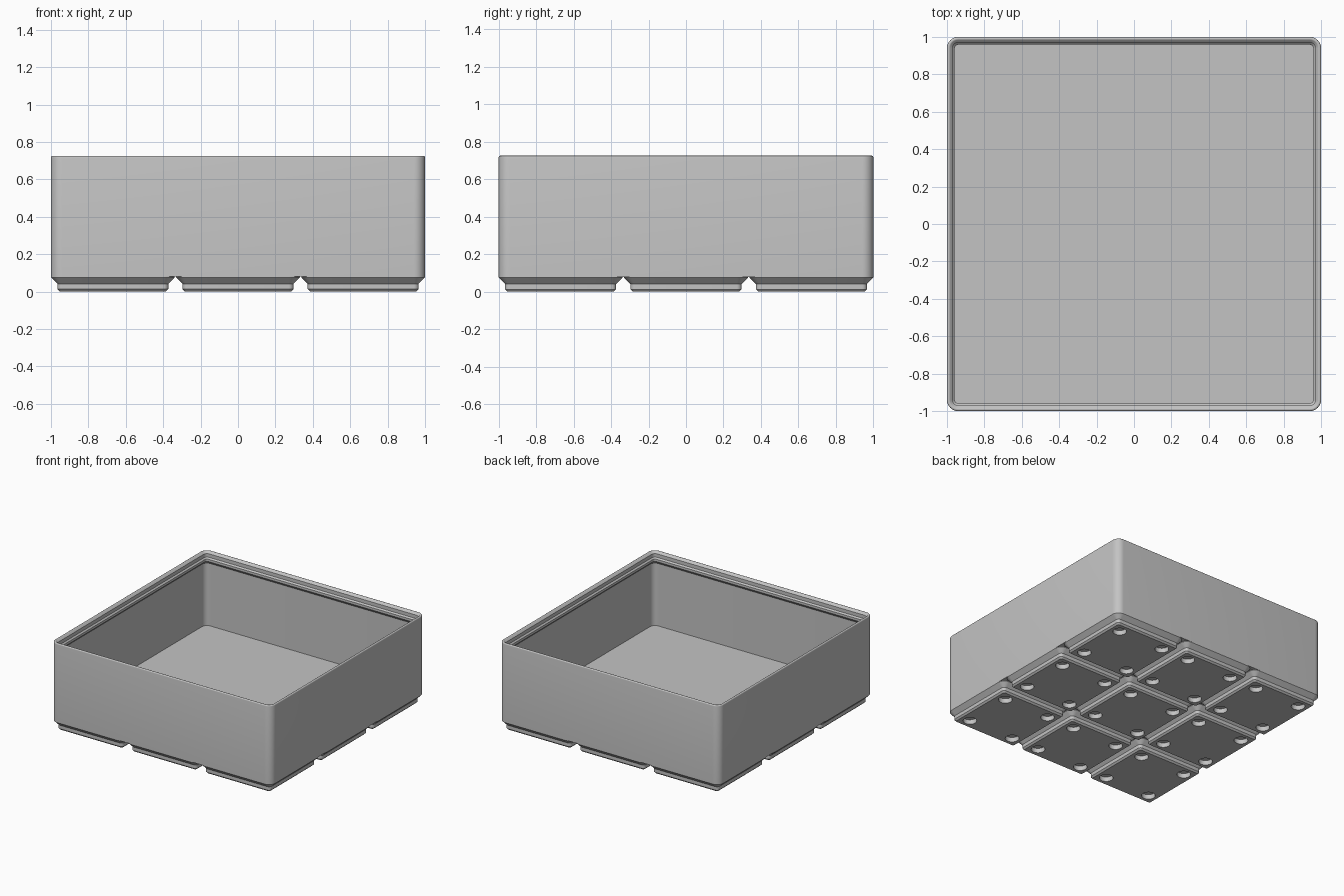
import bpy
import bmesh
from math import sin, cos, pi, radians

cube = bpy.data.objects.get("Cube")
if cube:
    bpy.data.objects.remove(cube, do_unlink=True)

MM = 2 / 125.5              # sizes below are in millimetres
PITCH, FOOT_HALF, BODY_HALF, CORNER = 42, 20.75, 62.75, 3.75
BASE_Z, FLOOR_Z, WALL = 5, 7, 0.95

grey = bpy.data.materials.new("plain grey")
grey.use_nodes = True
colour = (0.55, 0.55, 0.55, 1)
grey.diffuse_color = colour
grey.node_tree.nodes["Principled BSDF"].inputs["Base Color"].default_value = colour


def ring(bm, half, inset, z, segments=8):
    """Rounded square, drawn in from the outline by the inset."""
    radius = max(CORNER - inset, 0.1)
    centre = half - inset - radius
    verts = []
    for quarter, (sx, sy) in enumerate([(1, 1), (-1, 1), (-1, -1), (1, -1)]):
        for i in range(segments + 1):
            a = (quarter + i / segments) * pi / 2
            verts.append(bm.verts.new((MM * (sx * centre + radius * cos(a)),
                                       MM * (sy * centre + radius * sin(a)),
                                       MM * z)))
    return verts


def circle(bm, x, y, z, radius, sides=32):
    return [bm.verts.new((MM * (x + radius * cos(2 * pi * i / sides)),
                          MM * (y + radius * sin(2 * pi * i / sides)), MM * z))
            for i in range(sides)]


def bridge(bm, low, high):
    for i in range(len(low)):
        j = (i + 1) % len(low)
        bm.faces.new((low[i], low[j], high[j], high[i]))


def loft(bm, half, profile):
    rings = [ring(bm, half, inset, z) for inset, z in profile]
    for low, high in zip(rings, rings[1:]):
        bridge(bm, low, high)
    return rings


def finish(bm, name):
    bmesh.ops.recalc_face_normals(bm, faces=bm.faces[:])
    mesh = bpy.data.meshes.new(name)
    bm.to_mesh(mesh)
    bm.free()
    mesh.materials.append(grey)
    obj = bpy.data.objects.new(name, mesh)
    bpy.context.collection.objects.link(obj)
    mesh.shade_smooth()
    mesh.set_sharp_from_angle(angle=radians(30))
    return obj


# Open box: outer wall, rounded rim, stepped stacking lip, inner wall, floor
fillet = 0.6
rim = []
for i in range(7):
    a = radians(180 - 135 * i / 6)
    rim.append((fillet + fillet * cos(a), 44.95 + fillet * sin(a)))
lip = [(1.9, 44.5), (1.9, 42.7), (2.6, 42), (2.6, 40.8), (WALL, 39.15)]
bm = bmesh.new()
rings = loft(bm, BODY_HALF, [(0, BASE_Z)] + rim + lip + [(WALL, FLOOR_Z)])
bm.faces.new(rings[0])
bm.faces.new(rings[-1])
finish(bm, "box_body")

# Stepped foot with four round recesses underneath
bm = bmesh.new()
rings = loft(bm, FOOT_HALF, [(2.95, 0), (2.15, 0.8), (2.15, 2.6),
                             (0, 4.75), (0, BASE_Z + 0.2)])
bm.faces.new(rings[-1])
outlines = [rings[0]]
for sx in (-1, 1):
    for sy in (-1, 1):
        mouth = circle(bm, 13 * sx, 13 * sy, 0, 3.25)
        roof = circle(bm, 13 * sx, 13 * sy, 2.4, 3.25)
        bridge(bm, mouth, roof)
        bm.faces.new(roof)
        outlines.append(mouth)
edges = [bm.edges.get((loop[i - 1], loop[i]))
         for loop in outlines for i in range(len(loop))]
bmesh.ops.triangle_fill(bm, edges=edges, use_beauty=True, use_dissolve=False)
foot = finish(bm, "feet")
foot.location = (-PITCH * MM, -PITCH * MM, 0)

# Three by three grid of feet
for axis in range(2):
    array = foot.modifiers.new("row" if axis == 0 else "column", "ARRAY")
    array.count = 3
    array.use_relative_offset = False
    array.use_constant_offset = True
    offset = [0, 0, 0]
    offset[axis] = PITCH * MM
    array.constant_offset_displace = offset
